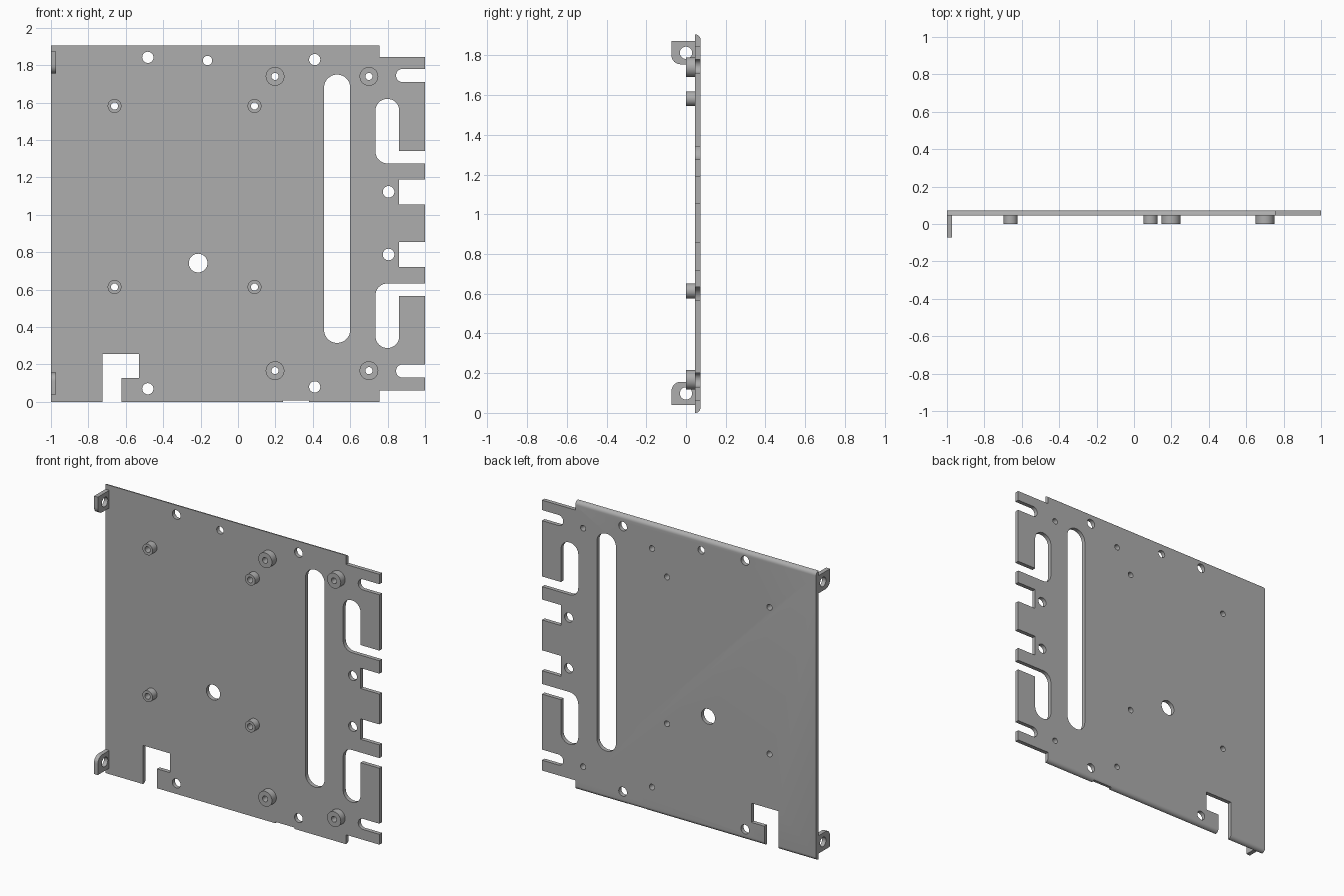
import bpy, bmesh, math
from mathutils import Vector

if "Cube" in bpy.data.objects:
    bpy.data.objects.remove(bpy.data.objects["Cube"])

FRONT, BACK = 0.046, 0.073          # sheet faces along y
steel = bpy.data.materials.new("grey steel")
steel.diffuse_color = (0.42, 0.42, 0.42, 1)
steel.use_nodes = True
steel.node_tree.nodes["Principled BSDF"].inputs["Base Color"].default_value = steel.diffuse_color


def rounded(corners, seg=8):
    """Closed outline from (u, v, radius) corners, with arcs where radius > 0."""
    pts, n = [], len(corners)
    for i, (u, v, r) in enumerate(corners):
        p = Vector((u, v))
        if r == 0:
            pts.append(p)
            continue
        a = (Vector(corners[i - 1][:2]) - p).normalized()
        b = (Vector(corners[(i + 1) % n][:2]) - p).normalized()
        c = p + (a + b) * r         # all corners are square
        for k in range(seg + 1):
            t = k / seg * math.pi / 2
            q = c - b * r * math.cos(t) - a * r * math.sin(t)
            if not pts or (q - pts[-1]).length > 1e-5:
                pts.append(q)
    if (pts[0] - pts[-1]).length < 1e-5:
        pts.pop()
    return pts


def rect(u0, u1, v0, v1, r=0):
    return rounded([(u0, v0, r), (u1, v0, r), (u1, v1, r), (u0, v1, r)])


def circle(u, v, r):
    return rect(u - r, u + r, v - r, v + r, r)


def prism(name, outlines, axis, lo, hi):
    """Extrude 2D outlines along x (outline is y,z) or y (outline is x,z)."""
    bm = bmesh.new()
    for pts in outlines:
        def ring(d):
            return [bm.verts.new((d, p[0], p[1]) if axis == 'x' else (p[0], d, p[1])) for p in pts]
        a, b = ring(lo), ring(hi)
        bm.faces.new(a)
        bm.faces.new(b[::-1])
        for i in range(len(a)):
            j = (i + 1) % len(a)
            bm.faces.new((a[j], a[i], b[i], b[j]))
    bmesh.ops.recalc_face_normals(bm, faces=bm.faces)
    me = bpy.data.meshes.new(name)
    bm.to_mesh(me)
    bm.free()
    ob = bpy.data.objects.new(name, me)
    bpy.context.collection.objects.link(ob)
    me.materials.append(steel)
    return ob


def boolean(ob, tool, op='DIFFERENCE'):
    mod = ob.modifiers.new(op.lower(), 'BOOLEAN')
    mod.object, mod.operation, mod.solver = tool, op, 'EXACT'
    bpy.context.view_layer.objects.active = ob
    bpy.ops.object.modifier_apply(modifier=mod.name)
    bpy.data.objects.remove(tool)


def smooth(ob):
    bpy.ops.object.select_all(action='DESELECT')
    ob.select_set(True)
    bpy.context.view_layer.objects.active = ob
    bpy.ops.object.shade_smooth_by_angle(angle=math.radians(30))


# Sheet with rolled top and bottom back edges, plus the narrower right flange
R = 0.026
plate = prism("mounting_plate", [rounded([(FRONT, 0, 0), (BACK, 0, R), (BACK, 1.905, R), (FRONT, 1.905, 0)])],
              'x', -1, 0.757)
boolean(plate, prism("flange", [rect(0.7, 1, 0.062, 1.845)], 'y', FRONT, BACK), 'UNION')

# Standoff positions: x, z, outer radius
standoffs = [(x, z, 0.05) for x in (0.198, 0.70) for z in (0.167, 1.74)]
standoffs += [(x, z, 0.037) for x in (-0.66, 0.088) for z in (0.614, 1.582)]
BORE = 0.019

# Round holes
holes = [(-0.482, 1.842, 0.03), (-0.163, 1.825, 0.025), (0.41, 1.83, 0.03), (-0.482, 0.07, 0.03),
         (0.41, 0.08, 0.03), (-0.213, 0.742, 0.05), (0.805, 1.123, 0.031), (0.805, 0.788, 0.031)]
cuts = [circle(*h) for h in holes] + [circle(x, z, BORE) for x, z, _ in standoffs]

# Long slot and open edge notches
cuts.append(rect(0.46, 0.60, 0.315, 1.75, 0.0699))
cuts += [rect(0.862, 1.05, z, z + 0.135) for z in (0.72, 1.055)]
for z in (0.13, 0.71 + 1):
    cuts.append(rounded([(0.845, z, 0.0345), (1.05, z, 0), (1.05, z + 0.07, 0), (0.845, z + 0.07, 0.0345)]))

# Hooked slots, mirrored about the flange mid height
hook = [(0.735, 1.275, 0.063), (1.05, 1.275, 0), (1.05, 1.342, 0),
        (0.862, 1.342, 0), (0.862, 1.62, 0.063), (0.735, 1.62, 0.063)]
cuts += [rounded(hook), rounded([(u, 1.908 - v, r) for u, v, r in hook])]

# Stepped notch in the bottom edge
cuts.append(rounded([(-0.725, -0.05, 0), (-0.623, -0.05, 0), (-0.623, 0.128, 0),
                     (-0.528, 0.128, 0), (-0.528, 0.255, 0), (-0.725, 0.255, 0)]))
# Shallow relief on the bottom edge
cuts.append(rect(0.24, 0.38, -0.05, 0.008))
boolean(plate, prism("cutter", cuts, 'y', -0.2, 0.2))
boolean(plate, prism("relief_cutter", [rect(0.24, 0.38, -0.05, 0.155)], 'y', 0.0, FRONT + 0.002))
smooth(plate)

# Hollow standoffs on the front
for x, z, r in standoffs:
    post = prism("standoff", [circle(x, z, r)], 'y', 0.0, FRONT)
    boolean(post, prism("bore", [circle(x, z, BORE)], 'y', -0.1, 0.1))
    smooth(post)

# Folded ears with a screw hole on the left edge
for zin, zout, zh in ((1.755, 1.872, 1.813), (0.156, 0.039, 0.098)):
    ear = prism("side_ear", [rounded([(FRONT, zout, 0), (-0.073, zout, 0), (-0.073, zin, 0.045), (FRONT, zin, 0)])],
                'x', -1, -0.972)
    boolean(ear, prism("ear_hole", [circle(0, zh, 0.031)], 'x', -1.1, -0.9))
    smooth(ear)
